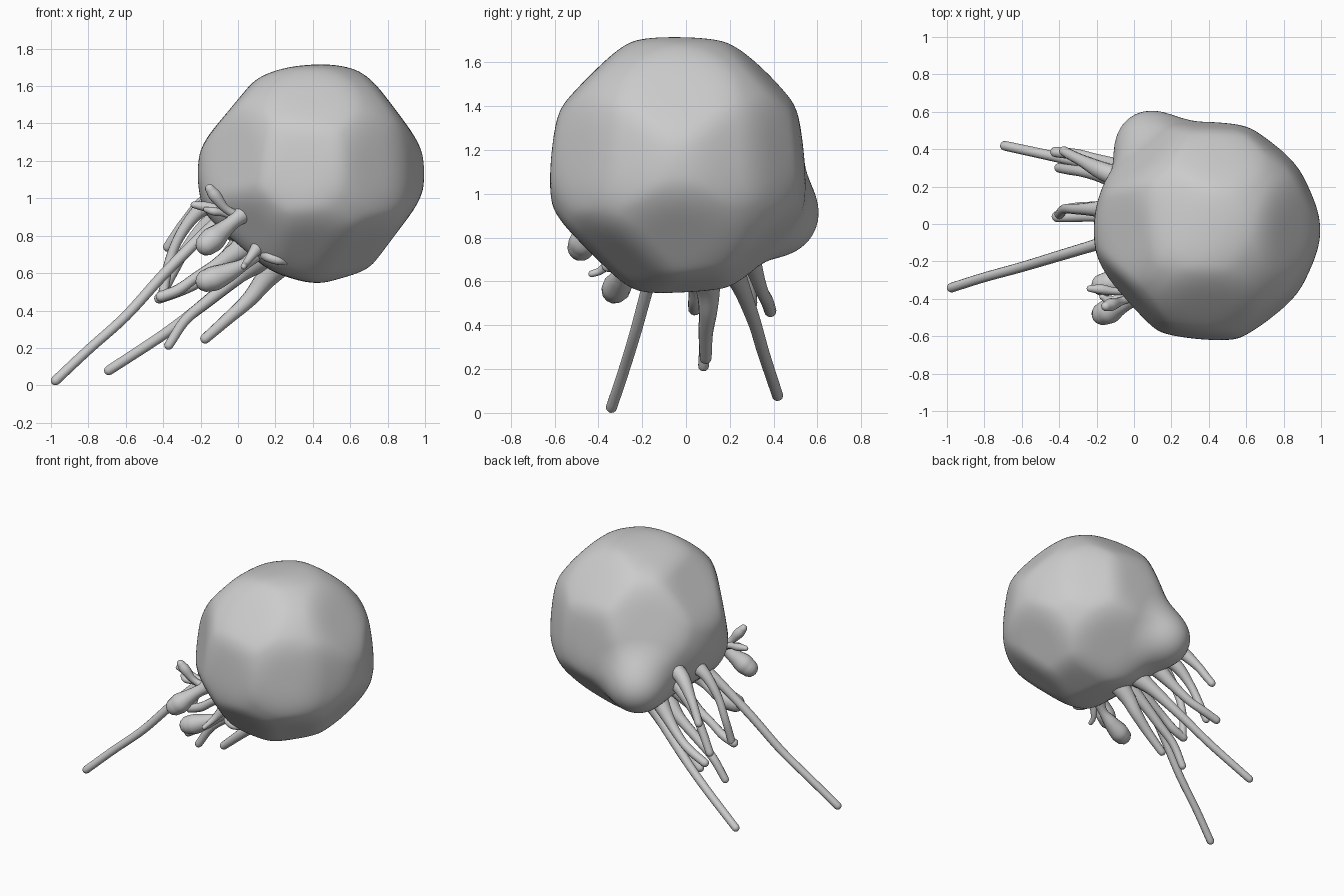
import bpy, bmesh, math
from mathutils import Vector

C = Vector((0.39, -0.035, 1.13))      # body centre
BUMP = Vector((0.09, 0.415, 0.91))    # side swelling


def smin(a, b, k):
    h = max(k - abs(a - b), 0) / k
    return min(a, b) - h * h * k / 4


# Soft flattened patches of the body: direction and distance from centre
flats = [((-.77, 0, .64), .555), ((.8, 0, .6), .568), ((.8, 0, -.6), .556),
         ((-.65, 0, -.76), .54), ((.25, .1, -1), .576), ((-.3, 0, -1), .565),
         ((1, .5, .1), .59), ((1, -.5, .1), .587), ((-.3, .1, 1), .578), ((0, 0, 1), .592),
         ((.1, .7, .7), .58), ((0, -.7, .7), .577), ((.45, -.45, -.75), .555),
         ((0, -.7, -.7), .565), ((.2, .7, -.7), .562), ((.6, .75, .1), .578),
         ((.6, -.75, .1), .57), ((-.7, -.6, .15), .548), ((-.6, .7, .35), .562),
         ((.05, 1, .1), .573), ((-.6, -.65, -.5), .562), ((-.1, -1, .1), .575)]
flats = [(Vector(d).normalized(), r) for d, r in flats]


def body_sdf(p):
    q = p - C
    d = q.length - 0.605
    for n, r in flats:
        d = -smin(-d, -(q.dot(n) - r), 0.04)
    return smin(d, (p - BUMP).length - 0.19, 0.15)


def make_body():
    bm = bmesh.new()
    bmesh.ops.create_icosphere(bm, subdivisions=6, radius=1)
    for v in bm.verts:
        d = v.co.normalized()
        lo, hi = 0.3, 1.0
        for _ in range(14):
            mid = (lo + hi) / 2
            if body_sdf(C + d * mid) < 0:
                lo = mid
            else:
                hi = mid
        v.co = C + d * lo
    for f in bm.faces:
        f.smooth = True
    me = bpy.data.meshes.new("body")
    bm.to_mesh(me)
    bm.free()
    bpy.context.collection.objects.link(bpy.data.objects.new("body", me))


def limb(name, pts):
    """Rounded tube through (x, y, z, radius) points, root first."""
    P = [Vector(p) for p in pts]
    # Sink the root into the body
    P.insert(0, Vector((*P[0].xyz.lerp(C, 0.15), P[0].w)))
    P = [P[0] * 2 - P[1]] + P + [P[-1] * 2 - P[-2]]
    path = []
    for i in range(1, len(P) - 2):
        a, b, c, d = P[i - 1:i + 3]
        for s in range(8):
            t = s / 8
            path.append(0.5 * (2 * b + (c - a) * t + (2 * a - 5 * b + 4 * c - d) * t * t
                               + (3 * b - a - 3 * c + d) * t ** 3))
    tip = P[-2]
    r, pos = tip.w, tip.xyz
    out = (pos - path[-1].xyz).normalized()
    for ang in (0, 25, 50, 70, 85):
        t = math.radians(ang)
        path.append(Vector((*(pos + out * r * math.sin(t)), r * math.cos(t))))
    cu = bpy.data.curves.new(name, 'CURVE')
    cu.dimensions = '3D'
    cu.bevel_depth = 1
    cu.bevel_resolution = 4
    cu.use_fill_caps = True
    sp = cu.splines.new('POLY')
    sp.points.add(len(path) - 1)
    for pt, q in zip(sp.points, path):
        pt.co = (*q.xyz, 1)
        pt.radius = max(q.w, 0.002)
    sp.use_smooth = True
    ob = bpy.data.objects.new(name, cu)
    bpy.context.collection.objects.link(ob)
    bpy.ops.object.select_all(action='DESELECT')
    bpy.context.view_layer.objects.active = ob
    ob.select_set(True)
    bpy.ops.object.convert(target='MESH')


make_body()

# Two long tentacles
limb("long_tentacle_front", [(.02, -.05, .97, .07), (-.1, -.08, .87, .045), (-.2, -.11, .79, .032),
     (-.4, -.17, .59, .029), (-.6, -.23, .37, .027), (-.8, -.285, .19, .026), (-.975, -.34, .026, .026)])
limb("long_tentacle_back", [(.16, .17, .72, .08), (.02, .24, .6, .045), (-.2, .31, .42, .031),
     (-.4, .355, .27, .028), (-.69, .418, .08, .026)])
# Middle tentacles under the body
limb("lower_tentacle_1", [(.12, .06, .68, .07), (0, .09, .58, .04), (-.15, .09, .46, .032),
     (-.28, .09, .35, .028), (-.37, .08, .215, .025)])
limb("lower_tentacle_2", [(.24, .08, .68, .08), (.14, .1, .56, .055), (.06, .1, .46, .042),
     (-.05, .09, .36, .033), (-.175, .09, .25, .027)])
limb("side_tentacle_1", [(.06, .26, .8, .07), (-.08, .31, .66, .04), (-.2, .345, .56, .03),
     (-.3, .37, .51, .03), (-.42, .385, .465, .028)])
limb("side_tentacle_2", [(0, .2, .95, .06), (-.16, .26, .86, .045), (-.27, .28, .74, .03),
     (-.34, .29, .62, .028), (-.4, .3, .5, .026)])
limb("side_tentacle_3", [(0, .22, 1.02, .06), (-.16, .28, .98, .05), (-.28, .34, .87, .032),
     (-.34, .37, .79, .028), (-.375, .39, .74, .026)])
limb("curled_tentacle", [(-.08, .08, 1.0, .07), (-.21, .08, .93, .04), (-.31, .08, .8, .028),
     (-.37, .08, .65, .026), (-.4, .05, .49, .026)])
limb("short_tentacle", [(.06, .03, .76, .07), (-.1, .04, .65, .04), (-.22, .04, .58, .028),
     (-.32, .04, .51, .03), (-.41, .04, .475, .03)])

# Hanging bulbs
limb("upper_bulb", [(.06, -.35, .94, .06), (-.02, -.41, .88, .04), (-.08, -.44, .83, .05),
     (-.13, -.465, .785, .067), (-.165, -.48, .755, .062)])
limb("lower_bulb", [(.14, -.24, .75, .06), (.05, -.28, .66, .032), (-.04, -.3, .61, .05),
     (-.12, -.315, .575, .066), (-.165, -.325, .56, .062)])

# Small petals around the bulb stalks
limb("petal_1", [(.03, -.37, .9, .03), (-.06, -.41, .94, .022), (-.12, -.43, 1.01, .034),
     (-.15, -.44, 1.05, .026)])
limb("petal_2", [(.03, -.35, .9, .03), (-.09, -.36, .94, .02), (-.17, -.35, .955, .026),
     (-.235, -.345, .965, .018)])
limb("petal_3", [(.03, -.36, .89, .03), (-.07, -.39, .92, .02), (-.13, -.41, .93, .022),
     (-.17, -.39, .94, .015)])
limb("petal_4", [(.12, -.31, .76, .04), (.07, -.35, .69, .025), (.04, -.39, .65, .018),
     (.03, -.43, .635, .016)])
limb("petal_5", [(.16, -.26, .72, .05), (.16, -.34, .69, .03), (.21, -.36, .67, .025),
     (.25, -.34, .66, .018)])
